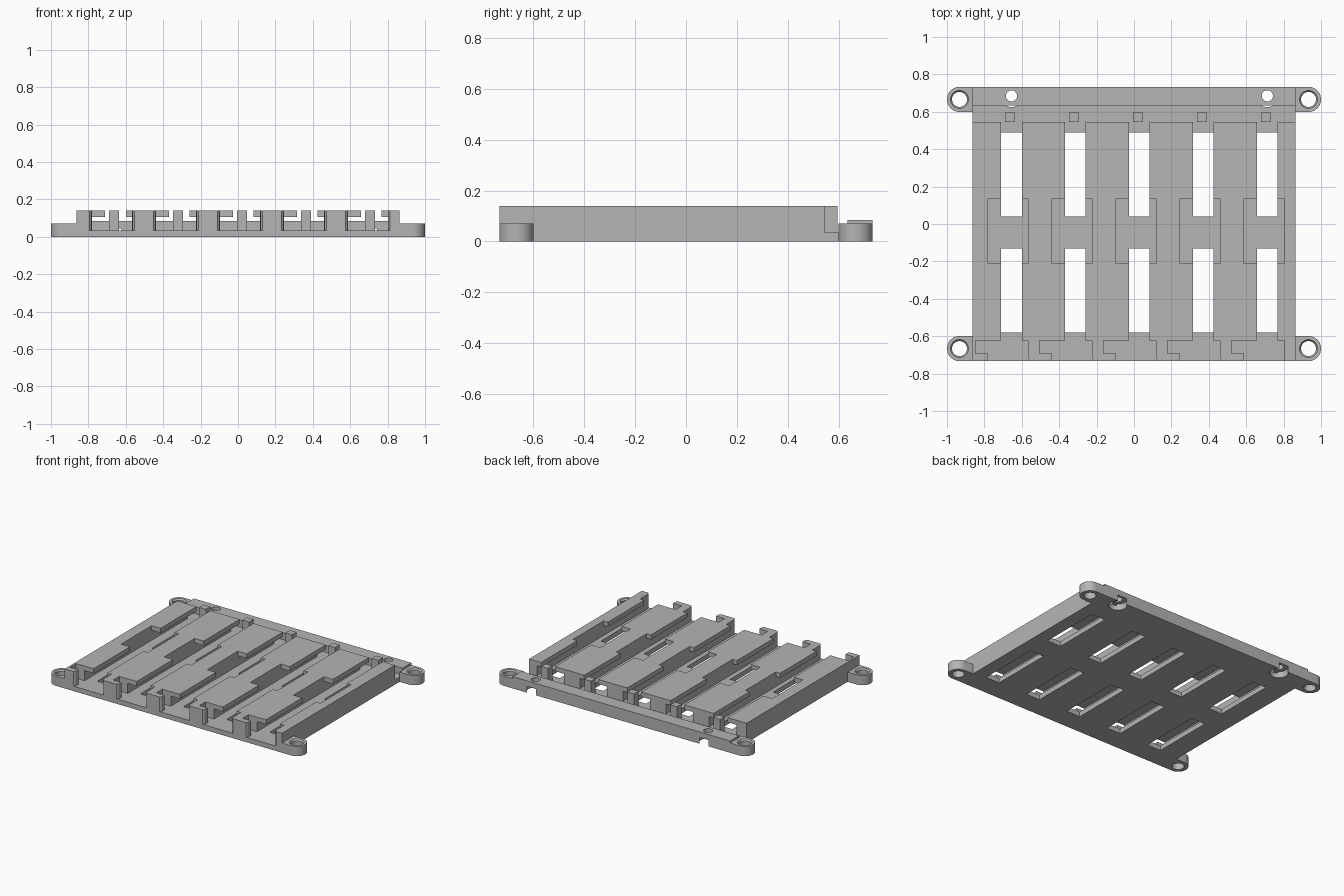
import bpy
import bmesh
import math
from mathutils import Matrix, Vector

if "Cube" in bpy.data.objects:
    bpy.data.objects.remove(bpy.data.objects["Cube"])

grey = bpy.data.materials.new("matte_grey")
grey.use_nodes = True
grey.diffuse_color = (0.46, 0.46, 0.46, 1)
grey.node_tree.nodes["Principled BSDF"].inputs["Base Color"].default_value = grey.diffuse_color

HALF_X, HALF_Y = 0.863, 0.733
FLOOR, LIP, TOP = 0.035, 0.107, 0.14
CENTRES = [-0.655 + 0.342 * i for i in range(5)]


def prism(bm, outline, z0, z1):
    """Add a solid made by raising a flat outline from z0 to z1."""
    face = bm.faces.new([bm.verts.new((x, y, z0)) for x, y in outline])
    raised = bmesh.ops.extrude_face_region(bm, geom=[face])["geom"]
    verts = [v for v in raised if isinstance(v, bmesh.types.BMVert)]
    bmesh.ops.translate(bm, verts=verts, vec=Vector((0, 0, z1 - z0)))


def rect(x0, x1, y0, y1):
    return [(x0, y0), (x1, y0), (x1, y1), (x0, y1)]


def cylinder(bm, x, y, z0, z1, r0, r1=None):
    bmesh.ops.create_cone(bm, cap_ends=True, segments=40, radius1=r0,
                          radius2=r0 if r1 is None else r1, depth=z1 - z0,
                          matrix=Matrix.Translation((x, y, (z0 + z1) / 2)))


def make(name, bm):
    bmesh.ops.recalc_face_normals(bm, faces=bm.faces)
    mesh = bpy.data.meshes.new(name)
    bm.to_mesh(mesh)
    bm.free()
    mesh.materials.append(grey)
    obj = bpy.data.objects.new(name, mesh)
    bpy.context.collection.objects.link(obj)
    return obj


def cut(obj, name, bm):
    """Subtract a hidden cutter from obj."""
    cutter = make(name, bm)
    cutter.hide_render = True
    mod = obj.modifiers.new(name, "BOOLEAN")
    mod.operation, mod.solver, mod.object = "DIFFERENCE", "EXACT", cutter
    bpy.context.view_layer.objects.active = obj
    bpy.ops.object.modifier_apply(modifier=name)
    bpy.data.objects.remove(cutter)


# Body: side profile swept across the width (rails, rear groove, rear bar)
bm = bmesh.new()
side = [(-HALF_Y, 0), (HALF_Y, 0), (HALF_Y, 0.085), (0.634, 0.085),
        (0.634, FLOOR), (0.545, FLOOR), (0.545, TOP), (-HALF_Y, TOP)]
face = bm.faces.new([bm.verts.new((-HALF_X, y, z)) for y, z in side])
swept = bmesh.ops.extrude_face_region(bm, geom=[face])["geom"]
bmesh.ops.translate(bm, verts=[v for v in swept if isinstance(v, bmesh.types.BMVert)],
                    vec=Vector((2 * HALF_X, 0, 0)))
body = make("slotted_plate", bm)

# Channel plan: walls, flared mouth and the latch pocket in the left wall
LEFT, RIGHT, SLOT, POCKET = -0.126, 0.089, 0.055, -0.193
mouth_right = [(RIGHT + 0.012, -0.75), (RIGHT + 0.012, -HALF_Y),
               (RIGHT + 0.003, -0.722), (RIGHT, -0.705)]
mouth_left = [(POCKET, -0.623), (POCKET, -0.692), (LEFT, -0.692), (LEFT, -0.712),
              (LEFT - 0.003, -0.724), (LEFT - 0.012, -HALF_Y), (LEFT - 0.012, -0.75)]
under_plan = mouth_right + [(RIGHT, 0.6), (LEFT, 0.6), (LEFT, -0.623)] + mouth_left
# Opening between the lips, wide in the middle and at the mouth
upper_plan = (mouth_right
              + [(RIGHT, -0.623), (SLOT, -0.623), (SLOT, -0.211), (RIGHT, -0.211),
                 (RIGHT, 0.136), (SLOT, 0.136), (SLOT, 0.6),
                 (-SLOT, 0.6), (-SLOT, 0.136), (LEFT, 0.136),
                 (LEFT, -0.211), (-SLOT, -0.211), (-SLOT, -0.623)]
              + mouth_left)

for name, plan, z0, z1 in (("channel_cutter", under_plan, FLOOR, LIP),
                           ("opening_cutter", upper_plan, LIP - 0.01, 0.2)):
    bm = bmesh.new()
    for c in CENTRES:
        prism(bm, [(c + x, y) for x, y in plan], z0, z1)
    cut(body, name, bm)

# Long slots through the floor
bm = bmesh.new()
for c in CENTRES:
    for y0, y1 in ((-0.58, -0.131), (0.04, 0.489)):
        prism(bm, rect(c - SLOT, c + SLOT, y0, y1), -0.05, 0.06)
cut(body, "slot_cutter", bm)

# Screw holes in the rear bar with wide recesses beneath
for name, radius, top in (("screw_cutter", 0.03, 0.2), ("recess_cutter", 0.06, 0.045)):
    bm = bmesh.new()
    for c in (CENTRES[0], CENTRES[-1]):
        cylinder(bm, c, 0.685, -0.05, top, radius)
    cut(body, name, bm)

# Stop pegs in the rear groove, one behind each channel
bm = bmesh.new()
for c in CENTRES:
    prism(bm, rect(c - 0.034, c + 0.019, 0.545, 0.596), FLOOR - 0.005, TOP)
make("stop_pegs", bm)

# Rounded mounting ears at the four corners
EAR_X, EAR_Y, EAR_R, EAR_H = 0.933, 0.666, 0.067, 0.07
for sx, x_name in ((-1, "right"), (1, "left")):
    for sy, y_name in ((-1, "front"), (1, "rear")):
        arc = [(EAR_X + EAR_R * math.cos(a), EAR_Y + EAR_R * math.sin(a))
               for a in (math.pi * (i / 20 - 0.5) for i in range(21))]
        plan = arc + [(HALF_X, EAR_Y + EAR_R), (HALF_X, EAR_Y - EAR_R)]
        bm = bmesh.new()
        prism(bm, [(sx * x, sy * y) for x, y in plan], 0, EAR_H)
        ear = make(f"{y_name}_{x_name}_ear", bm)
        bm = bmesh.new()
        cylinder(bm, sx * EAR_X, sy * EAR_Y, -0.05, 0.2, 0.04)
        cut(ear, "bore_cutter", bm)
        bm = bmesh.new()
        cylinder(bm, sx * EAR_X, sy * EAR_Y, EAR_H - 0.01, EAR_H + 0.01, 0.04, 0.056)
        cut(ear, "chamfer_cutter", bm)

# Smooth the round walls, keep all other edges crisp
bpy.ops.object.select_all(action="DESELECT")
for obj in bpy.context.collection.objects:
    if obj.type == "MESH" and obj.name.endswith(("_ear", "_plate")):
        obj.select_set(True)
        bpy.context.view_layer.objects.active = obj
bpy.ops.object.shade_smooth_by_angle(angle=math.radians(30))
